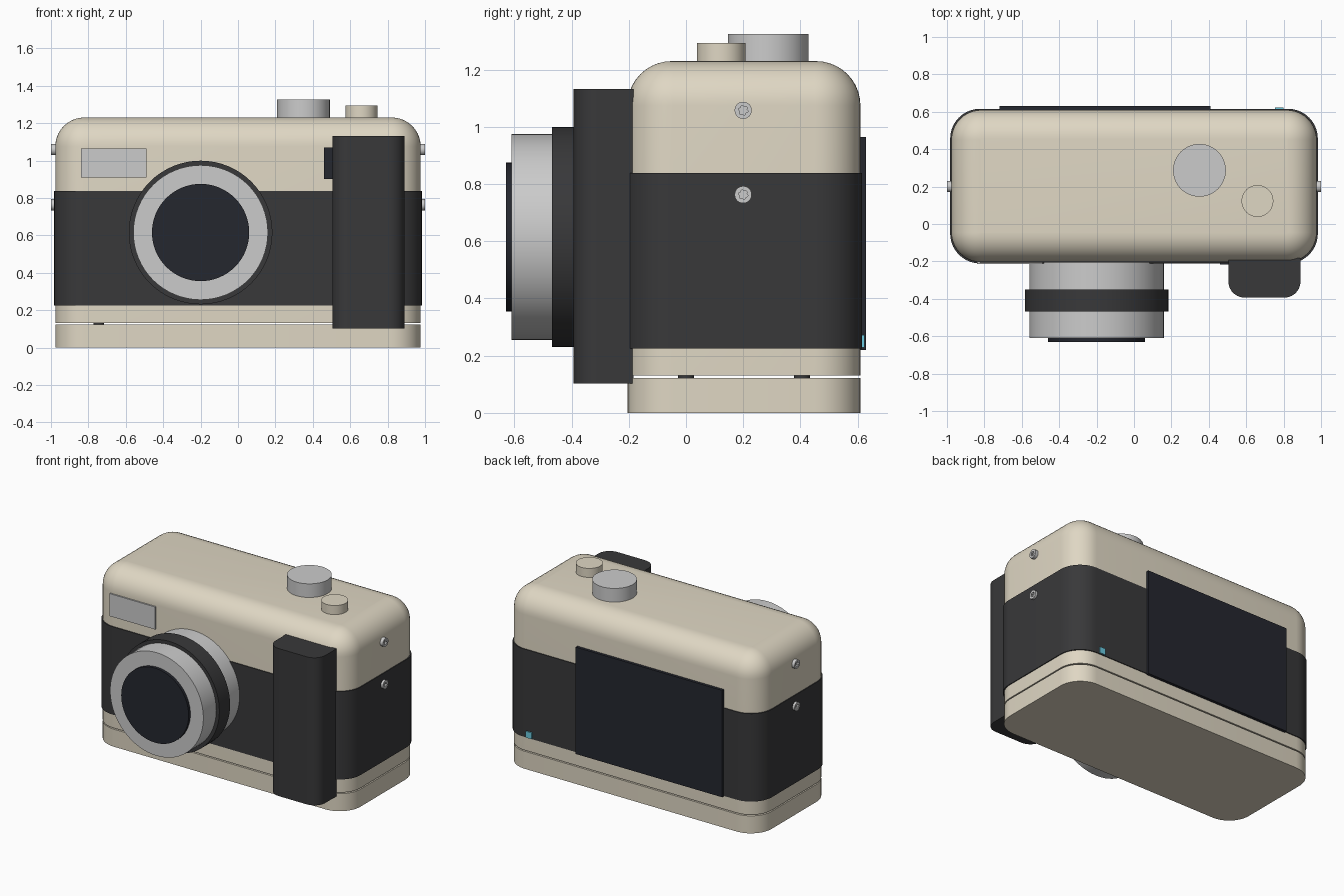
import bpy, bmesh
from math import sin, cos, pi
from mathutils import Vector

if "Cube" in bpy.data.objects:
    bpy.data.objects.remove(bpy.data.objects["Cube"])


def material(name, rgb):
    m = bpy.data.materials.new(name)
    m.diffuse_color = (*rgb, 1)
    m.use_nodes = True
    m.node_tree.nodes["Principled BSDF"].inputs["Base Color"].default_value = m.diffuse_color
    return m


CREAM = material("cream", (0.74, 0.68, 0.55))
BLACK = material("black_leather", (0.04, 0.04, 0.042))
GLASS = material("dark_glass", (0.018, 0.02, 0.028))
METAL = material("metal", (0.55, 0.55, 0.55))
PALE = material("pale_flash", (0.8, 0.8, 0.8))
CYAN = material("cyan_light", (0.15, 0.6, 0.75))


def loft(name, loops, mat):
    """Skin a list of equal-length loops and cap both ends."""
    bm = bmesh.new()
    rings = [[bm.verts.new(p) for p in loop] for loop in loops]
    n = len(rings[0])
    for a, b in zip(rings, rings[1:]):
        for i in range(n):
            j = (i + 1) % n
            bm.faces.new((a[i], a[j], b[j], b[i]))
    bm.faces.new(rings[0][::-1])
    bm.faces.new(rings[-1])
    bmesh.ops.recalc_face_normals(bm, faces=bm.faces)
    mesh = bpy.data.meshes.new(name)
    bm.to_mesh(mesh)
    bm.free()
    obj = bpy.data.objects.new(name, mesh)
    bpy.context.collection.objects.link(obj)
    mesh.materials.append(mat)
    bpy.ops.object.select_all(action='DESELECT')
    obj.select_set(True)
    bpy.context.view_layer.objects.active = obj
    bpy.ops.object.shade_smooth_by_angle()
    return obj


def rounded_loop(x0, x1, y0, y1, z, r_front, r_back, seg=10):
    pts = []
    corners = ((x1, y1, r_back, 1, 1), (x0, y1, r_back, -1, 1),
               (x0, y0, r_front, -1, -1), (x1, y0, r_front, 1, -1))
    for k, (x, y, r, sx, sy) in enumerate(corners):
        for i in range(seg + 1):
            a = (k + i / seg) * pi / 2
            pts.append((x - sx * r + r * cos(a), y - sy * r + r * sin(a), z))
    return pts


def rounded_block(name, x0, x1, y0, y1, layers, r, mat, r_back=None):
    """Upright block with rounded corners; layers are (z, inset) pairs."""
    rb = r if r_back is None else r_back
    return loft(name, [rounded_loop(x0 + d, x1 - d, y0 + d, y1 - d, z,
                                    max(r - d, 0.002), max(rb - d, 0.002))
                       for z, d in layers], mat)


def box(name, x0, x1, y0, y1, z0, z1, mat):
    return loft(name, [[(x0, y0, z), (x1, y0, z), (x1, y1, z), (x0, y1, z)]
                       for z in (z0, z1)], mat)


def turned(name, centre, axis, profile, mat, seg=64):
    """Circular part; profile is (distance along axis, radius, lobe depth)."""
    w = Vector(axis)
    u = w.orthogonal().normalized()
    v = w.cross(u)
    c = Vector(centre)
    loops = []
    for d, r, lobe in profile:
        loops.append([c + w * d + (u * cos(t) + v * sin(t)) * r * (1 + lobe * cos(6 * t))
                      for t in (2 * pi * i / seg for i in range(seg))])
    return loft(name, loops, mat)


X, Y, Z = (1, 0, 0), (0, 1, 0), (0, 0, 1)

# Body: base plate, upper shell with filleted top, leather wrap
R = 0.16
rounded_block("base_plate", -0.977, 0.977, -0.205, 0.61, [(0, 0), (0.122, 0)], R, CREAM)
fillet = [(1.23 - 0.155 + 0.155 * sin(a), 0.155 * (1 - cos(a)))
          for a in (i * pi / 20 for i in range(11))]
rounded_block("upper_shell", -0.977, 0.977, -0.205, 0.61, [(0.13, 0)] + fillet, R, CREAM)
rounded_block("leather_wrap", -0.983, 0.983, -0.211, 0.616, [(0.225, 0), (0.838, 0)], R, BLACK)

# Spacers in the gap between the base plate and shell
for sx in (-1, 1):
    for y in (0.0, 0.405):
        turned("base_spacer", (sx * 0.745, y, 0), Z, [(0.11, 0.028, 0), (0.14, 0.028, 0)], BLACK, 24)

# Hand grip
rounded_block("hand_grip", 0.505, 0.89, -0.393, -0.183, [(0.103, 0), (1.132, 0)],
              0.085, BLACK, r_back=0.003)

# Lens
LENS = (-0.2, 0, 0.615)
turned("lens_barrel", LENS, Y, [(-0.61, 0.36, 0), (-0.15, 0.36, 0)], METAL)
turned("focus_ring", LENS, Y, [(-0.468, 0.384, 0), (-0.35, 0.384, 0)], BLACK)
turned("lens_glass", LENS, Y, [(-0.63, 0.26, 0), (-0.58, 0.26, 0)], GLASS)

# Front windows
box("flash_window", -0.84, -0.49, -0.215, -0.17, 0.908, 1.065, PALE)
box("viewfinder_window", 0.46, 0.62, -0.217, -0.17, 0.9, 1.07, GLASS)

# Top controls
turned("mode_dial", (0.35, 0.287, 0), Z, [(1.2, 0.141, 0), (1.325, 0.141, 0)], METAL)
turned("shutter_button", (0.66, 0.123, 0), Z, [(1.2, 0.085, 0), (1.293, 0.085, 0)], CREAM)

# Back screen and indicator light
box("back_screen", -0.72, 0.41, 0.58, 0.63, 0.22, 0.965, GLASS)
box("indicator_light", 0.755, 0.8, 0.59, 0.624, 0.228, 0.272, CYAN)

# Side screws with star-shaped sockets
for sx in (-1, 1):
    for z in (0.763, 1.058):
        turned("side_screw", (0, 0.2, z), (sx, 0, 0),
               [(0.95, 0.03, 0), (0.999, 0.03, 0), (0.999, 0.015, 0.15), (0.985, 0.015, 0.15)],
               PALE, 36)
